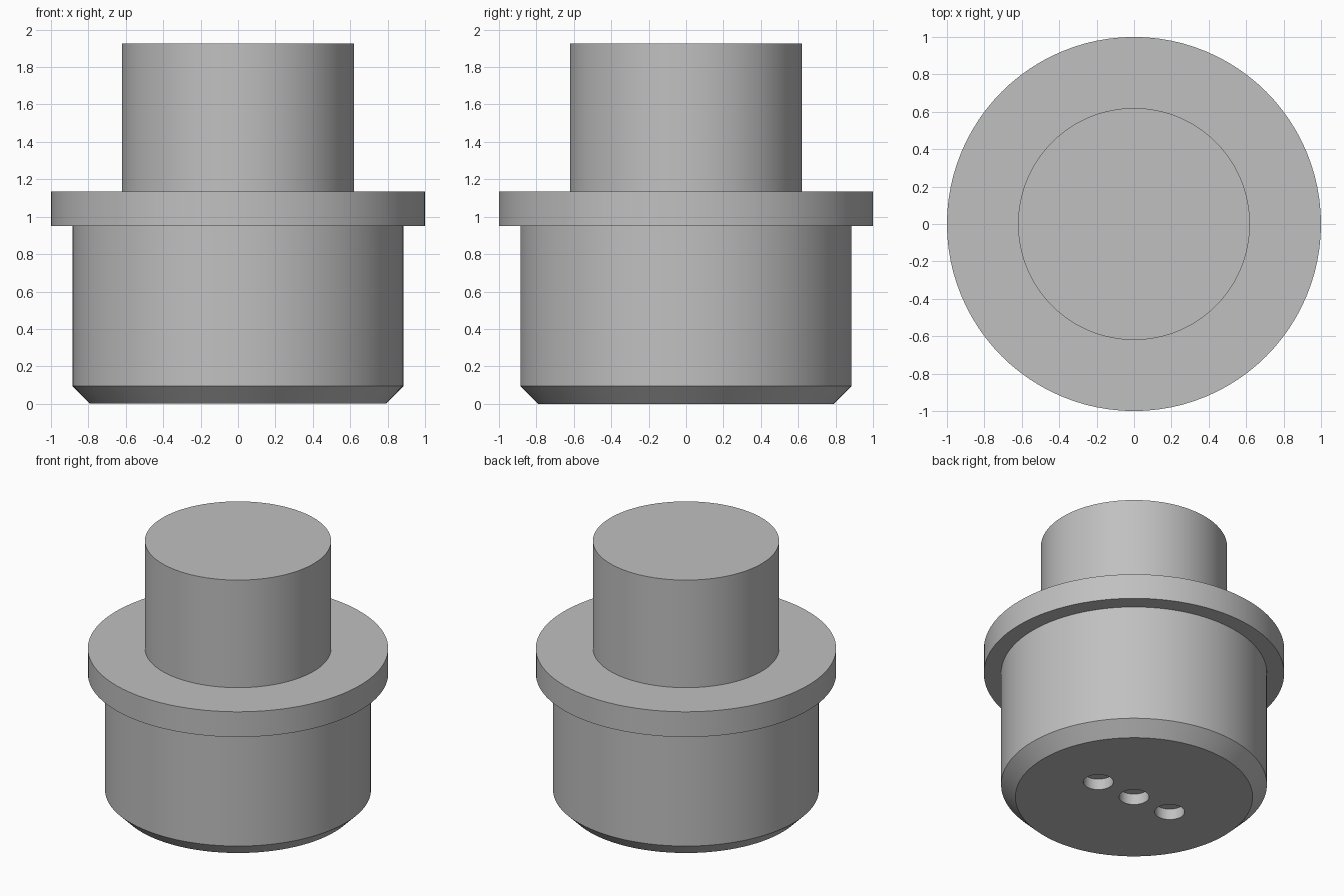
import bpy
import bmesh
import math

default = bpy.data.objects.get("Cube")
if default:
    bpy.data.objects.remove(default, do_unlink=True)

# Single grey finish
grey = bpy.data.materials.new("plain grey")
grey.use_nodes = True
COLOUR = (0.53, 0.53, 0.53, 1)
grey.diffuse_color = COLOUR
grey.node_tree.nodes["Principled BSDF"].inputs["Base Color"].default_value = COLOUR


def lathe(name, profile, segments):
    """Closed solid turned about z from (radius, height) points, bottom to top."""
    bm = bmesh.new()
    rings = []
    for r, z in profile:
        angles = [2 * math.pi * i / segments for i in range(segments)]
        rings.append([bm.verts.new((r * math.cos(a), r * math.sin(a), z)) for a in angles])
    for low, high in zip(rings, rings[1:]):
        for i in range(segments):
            j = (i + 1) % segments
            bm.faces.new((low[i], low[j], high[j], high[i]))
    bm.faces.new(rings[0][::-1])
    bm.faces.new(rings[-1])
    mesh = bpy.data.meshes.new(name)
    bm.to_mesh(mesh)
    bm.free()
    mesh.materials.append(grey)
    obj = bpy.data.objects.new(name, mesh)
    bpy.context.collection.objects.link(obj)
    return obj


# Stepped plug: chamfered base, flange and stem
plug = lathe("stepped_plug", [
    (0.79, 0), (0.885, 0.095), (0.885, 0.95),
    (1, 0.95), (1, 1.135), (0.62, 1.135), (0.62, 1.925),
], 96)

bpy.context.view_layer.objects.active = plug
plug.select_set(True)

# Row of three shallow round pockets in the underside
HOLE_RADIUS, HOLE_DEPTH, HOLE_SPACING = 0.1, 0.08, 0.31
for side in (-1, 0, 1):
    cutter = lathe("pocket_cutter", [(HOLE_RADIUS, -0.1), (HOLE_RADIUS, HOLE_DEPTH)], 32)
    cutter.location.x = side * HOLE_SPACING
    cutter.hide_render = True
    cut = plug.modifiers.new("pocket", "BOOLEAN")
    cut.operation = "DIFFERENCE"
    cut.solver = "EXACT"
    cut.object = cutter
    bpy.context.view_layer.update()
    bpy.ops.object.modifier_apply(modifier=cut.name)
    bpy.data.objects.remove(cutter, do_unlink=True)

# Smooth round walls, crisp edges
bpy.ops.object.shade_smooth_by_angle(angle=math.radians(30))
